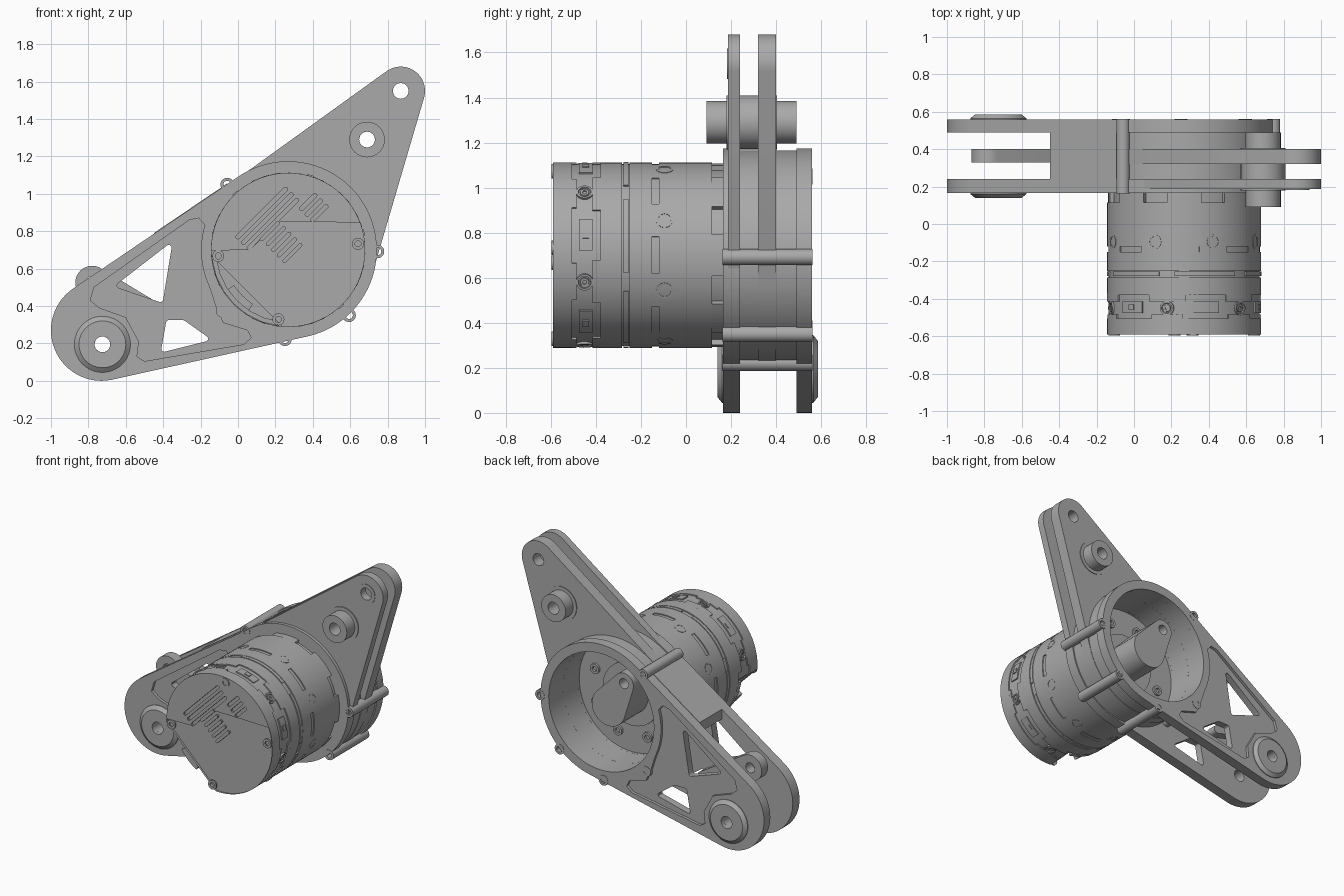
import bpy, bmesh
from math import sin, cos, radians, pi
from mathutils import Vector, Matrix
from mathutils.geometry import convex_hull_2d

if "Cube" in bpy.data.objects:
    bpy.data.objects.remove(bpy.data.objects["Cube"])

grey = bpy.data.materials.new("machined_grey")
grey.use_nodes = True
GREY = (0.4, 0.4, 0.4, 1)
grey.diffuse_color = GREY
grey.node_tree.nodes["Principled BSDF"].inputs["Base Color"].default_value = GREY

AXIS = Vector((0.268, 0.70))     # motor axis in x, z
PIVOT = Vector((-0.725, 0.195))  # lower fork hole
TIP = Vector((0.87, 1.55))       # upper fork hole
PIN = Vector((0.69, 1.29))       # bush on the upper arm
parts = []


def add(name, mesh):
    ob = bpy.data.objects.new(name, mesh)
    bpy.context.collection.objects.link(ob)
    ob.data.materials.append(grey)
    parts.append(ob)
    return ob


def polar(angle, r, c=AXIS):
    a = radians(angle)
    return Vector((c[0] + r * cos(a), c[1] + r * sin(a)))


def circle(c, r, n=32):
    return [polar(360 * i / n, r, c) for i in range(n)]


def arc(start, end, r, n):
    return [polar(start + (end - start) * i / n, r) for i in range(n + 1)]


def hull(*discs):
    pts = [p for c, r, n in discs for p in circle(c, r, n)]
    return [pts[i] for i in convex_hull_2d(pts)]


def prism(name, loops, y0, y1):
    """Extrude x-z outlines (later ones are holes) from y0 to y1."""
    cu = bpy.data.curves.new(name, 'CURVE')
    cu.dimensions, cu.fill_mode = '2D', 'BOTH'
    cu.extrude = (y1 - y0) / 2
    for loop in loops:
        sp = cu.splines.new('POLY')
        sp.points.add(len(loop) - 1)
        for p, q in zip(sp.points, loop):
            p.co = (q[0], q[1], 0, 1)
        sp.use_cyclic_u = True
    tmp = bpy.data.objects.new(name, cu)
    bpy.context.collection.objects.link(tmp)
    bpy.context.view_layer.update()
    mesh = bpy.data.meshes.new_from_object(
        tmp.evaluated_get(bpy.context.evaluated_depsgraph_get()))
    bpy.data.objects.remove(tmp)
    mesh.materials.clear()
    mesh.transform(Matrix.Translation((0, (y0 + y1) / 2, 0)) @ Matrix.Rotation(pi / 2, 4, 'X'))
    bm = bmesh.new()
    bm.from_mesh(mesh)
    bmesh.ops.remove_doubles(bm, verts=bm.verts, dist=0.00005)
    bmesh.ops.recalc_face_normals(bm, faces=bm.faces)
    bm.to_mesh(mesh)
    bm.free()
    return add(name, mesh)


def lathe(name, profile, c=AXIS, n=48, matrix=None):
    """Turn a closed (radius, y) profile round the y axis through c."""
    bm = bmesh.new()
    vs = [bm.verts.new((r, y, 0)) for r, y in profile]
    es = [bm.edges.new((vs[i - 1], vs[i])) for i in range(len(vs))]
    bmesh.ops.spin(bm, geom=vs + es, cent=(0, 0, 0), axis=(0, 1, 0),
                   angle=2 * pi, steps=n, use_merge=True)
    bmesh.ops.remove_doubles(bm, verts=bm.verts, dist=0.0001)
    bmesh.ops.recalc_face_normals(bm, faces=bm.faces)
    mesh = bpy.data.meshes.new(name)
    bm.to_mesh(mesh)
    bm.free()
    mesh.transform(matrix or Matrix.Translation((c[0], 0, c[1])))
    return add(name, mesh)


def tube(name, c, r, hole, y0, y1, n=32):
    return lathe(name, [(hole, y0), (r, y0), (r, y1), (hole, y1)], c, n)


def sector(name, mid, half, r0, r1, y0, y1):
    return prism(name, [arc(mid - half, mid + half, r1, 6)
                        + arc(mid + half, mid - half, r0, 6)], y0, y1)


def radial_screw(name, angle, y, r):
    d = Vector((cos(radians(angle)), 0, sin(radians(angle))))
    turn = Vector((0, 1, 0)).rotation_difference(d).to_matrix().to_4x4()
    place = Matrix.Translation((AXIS[0], y, AXIS[1])) @ turn
    lathe(name, [(0, .38), (r, .38), (r, .413), (r * .75, .413), (r * .7, .405),
                 (r * .55, .405), (r * .5, .411), (r * .25, .411), (r * .25, .403),
                 (0, .403)], n=16, matrix=place)


# Lower fork: two plates with a shallow pocket and triangular windows
bore = circle(AXIS, .41, 64)
hole = circle(PIVOT, .042, 24)
fork = hull(((-.73, .27), .27, 64), (AXIS, .474, 96))
pocket = [(-.79, .43), (-.77, .5), (-.26, .86), (-.21, .87), (-.175, .83), (-.19, .62),
          (-.12, .40), (-.08, .31), (.05, .27), (.07, .23), (.03, .195), (-.5, .105),
          (-.54, .13), (-.53, .21), (-.6, .34), (-.74, .39)]
windows = [hull(*((p, .015, 12) for p in tri)) for tri in (
    [(-.632, .51), (-.37, .712), (-.415, .436)],
    [(-.37, .31), (-.295, .31), (-.175, .225), (-.395, .17)])]
for side, outer, inner in (("front", (.165, .185), (.185, .24)),
                           ("back", (.54, .56), (.49, .54))):
    prism("fork_skin_" + side, [fork, bore, hole, pocket], *outer)
    prism("fork_plate_" + side, [fork, bore, hole] + windows, *inner)
lathe("pivot_boss_front", [(.042, .14), (.125, .14), (.15, .16), (.15, .17), (.042, .17)], PIVOT)
lathe("pivot_boss_back", [(.042, .585), (.125, .585), (.15, .565), (.15, .55), (.042, .55)], PIVOT)
prism("fork_top_web", [[(-.45, .79), (-.06, 1.054), (-.04, .98), (-.45, .72)]], .24, .49)

# Link between the fork plates
KNOB = (-.78, .525)
prism("inner_link", [hull((KNOB, .09, 32), ((-.40, .365), .03, 16)),
                     circle(KNOB, .035, 20)], .33, .40)

# Upper arm: two solid plates, bush and tip hole
arm = hull((TIP, .13, 48), (AXIS, .468, 96))
tip_hole, pin_hole = circle(TIP, .042, 24), circle(PIN, .042, 24)
for side, y0, y1 in (("front", .187, .24), ("back", .32, .40)):
    prism("arm_plate_" + side, [arm, bore, tip_hole, pin_hole], y0, y1)
tube("tip_collar", TIP, .068, .042, .183, .19)
tube("arm_bush", PIN, .095, .042, .09, .49)
tube("arm_bush_flange", PIN, .12, .09, .18, .405)

# Motor housing ring with screw bosses and a floor
lathe("housing_ring", [(.41, .165), (.465, .165), (.465, .56), (.435, .56), (.435, .545),
                       (.41, .52)], n=96)
for a in (133, -1, -47, -92, -137):
    tube("housing_boss", polar(a, .478), .036, .02, .163, .562, 20)
tube("housing_floor", AXIS, .412, .2, .165, .22, 64)
for i in range(8):
    tube("floor_screw", polar(45 * i + 20, .3), .035, .018, .21, .235, 16)

# Crank on the output shaft
lathe("output_hub", [(0, .16), (.22, .16), (.22, .23), (0, .23)])
crank_end = AXIS + Vector((-.12, .2))
prism("crank", [hull((AXIS, .13, 40), (crank_end, .075, 24)),
                circle(crank_end, .035, 20)], .23, .48)

# Motor body with raised bands and grooves
lathe("motor_body", [(0, -.38), (.412, -.38), (.412, -.285), (.404, -.285), (.404, -.25),
                     (.412, -.25), (.412, -.15), (.405, -.15), (.405, -.12), (.412, -.12),
                     (.412, .115), (.385, .115), (.385, .17), (0, .17)], n=96)
for i in range(8):
    sector("neck_block", 45 * i, 13, .375, .408, .11, .17)
    sector("body_tab", 45 * i + 22.5, 11, .40, .412, -.155, -.115)
    radial_screw("body_screw", 45 * i + 22.5, -.095, .038)
for i in range(6):
    sector("groove_rib", 60 * i + 13, 24, .40, .413, -.278, -.255)

# End cap: a disc with one flat side, thin edge bands and vents
cap = [arc(-94, 184, r, 80) for r in (.404, .412)]
prism("cap_core", [cap[0]], -.575, -.37)
prism("cap_edge_band", [cap[1]], -.575, -.505)
along, across = Vector((.707, .707)), Vector((.707, -.707))
vents = []
for start, length, count in (((0, .77), .36, 3), ((.13, .76), .12, 5), ((.34, .92), .1, 3)):
    for k in range(count):
        p = Vector(start) + across * (.042 * k)
        vents.append(hull((p, .011, 10), (p + along * length, .011, 10)))
prism("cap_face", [cap[1]] + vents, -.59, -.575)
for a in (83, 5, -98, -175):
    tube("cap_screw", polar(a, .375), .032, .016, -.596, -.585, 20)
for a in (-77, -17, 43, 103, 163):
    radial_screw("cap_side_screw", a, -.45, .038)
    sector("cap_tab", a, 12, .40, .412, -.505, -.485)
    sector("cap_tab", a, 14, .40, .412, -.415, -.37)
for a in (-47, 13, 73, 133):
    sector("cap_panel", a, 10, .40, .412, -.475, -.415)
    sector("cap_panel_plug", a, 2.5, .40, .418, -.46, -.43)
sector("connector", -135, 12, .345, .385, -.55, -.37)
sector("connector_rim", -135, 38, .385, .41, -.42, -.37)

# Smooth round sides, keep edges sharp
bpy.ops.object.select_all(action='DESELECT')
for ob in parts:
    ob.select_set(True)
bpy.context.view_layer.objects.active = parts[0]
bpy.ops.object.shade_smooth_by_angle(angle=radians(30))
